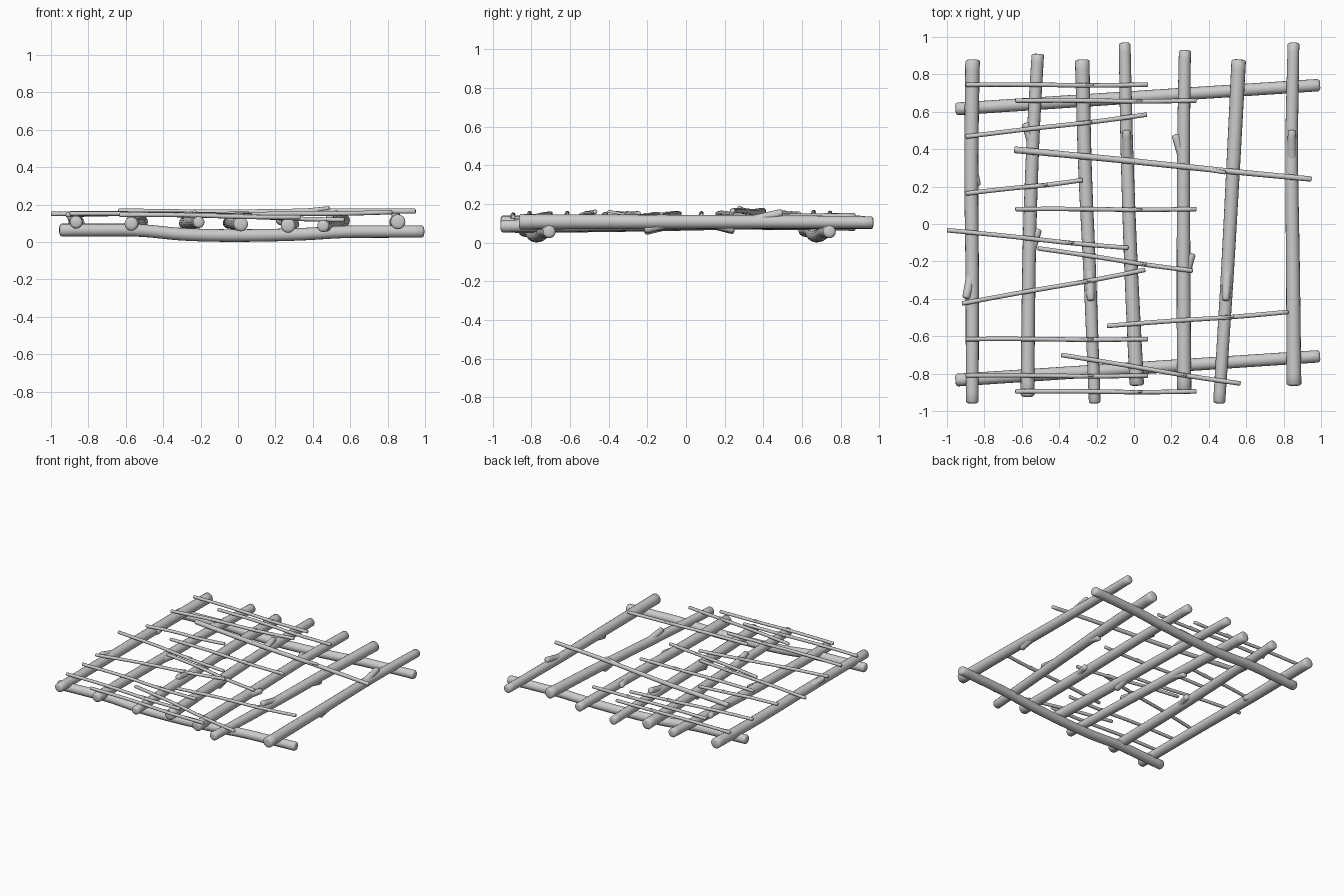
import bpy, bmesh, math
from mathutils import Vector


def spline(pts, t):
    # Catmull-Rom through the points, t in 0..1
    n = len(pts) - 1
    i = min(int(t * n), n - 1)
    u = t * n - i
    a, b = pts[max(i - 1, 0)], pts[i]
    c, d = pts[i + 1], pts[min(i + 2, n)]
    return 0.5 * (2 * b + (c - a) * u + (2 * a - 5 * b + 4 * c - d) * u * u
                  + (3 * b - a - 3 * c + d) * u ** 3)


def add_log(bm, pts, r0, r1, sides=16, steps=24):
    # Round log with softened ends
    pts = [Vector(p) for p in pts]
    length = (pts[-1] - pts[0]).length
    axis = (pts[-1] - pts[0]).normalized()
    side = axis.cross(Vector((0, 0, 1))).normalized()
    up = side.cross(axis)
    cap = 0.6 * min(r0, r1) / length
    ts = [(0, .5), (cap * .3, .82), (cap, 1)]
    ts += [(cap + (1 - 2 * cap) * k / steps, 1) for k in range(1, steps)]
    ts += [(1 - cap, 1), (1 - cap * .3, .82), (1, .5)]
    rings = []
    for t, s in ts:
        c, r = spline(pts, t), (r0 + (r1 - r0) * t) * s
        rings.append([bm.verts.new(c + r * (math.cos(a) * side + math.sin(a) * up))
                      for a in (2 * math.pi * k / sides for k in range(sides))])
    for p, q in zip(rings, rings[1:]):
        for k in range(sides):
            j = (k + 1) % sides
            bm.faces.new((p[k], p[j], q[j], q[k]))
    bm.faces.new(rings[0][::-1])
    bm.faces.new(rings[-1])


def finish(name, bm):
    bmesh.ops.recalc_face_normals(bm, faces=bm.faces)
    me = bpy.data.meshes.new(name)
    bm.to_mesh(me)
    bm.free()
    for p in me.polygons:
        p.use_smooth = True
    ob = bpy.data.objects.new(name, me)
    bpy.context.collection.objects.link(ob)


# Two sagging cross beams underneath
for name, y in (("front_beam", -0.835), ("back_beam", 0.615)):
    bm = bmesh.new()
    zs = (.064, .064, .062, .042, .035, .036, .042, .054, .056, .056)
    n = len(zs) - 1
    add_log(bm, [(-.955 + 1.95 * k / n, y + .128 * k / n, z) for k, z in enumerate(zs)],
            .034, .033, steps=36)
    finish(name, bm)

# Seven poles: path, radii (back, front), branch stubs (y base, y tip, dx, dz)
SIDE_A = [(.27, .40, -.046, .01), (-.33, -.20, .046, 0)]
SIDE_B = [(-.30, -.435, -.034, .035), (.29, .165, .032, -.005)]
TOP_A = [(.28, .455, 0, .048), (-.08, -.22, 0, -.042)]
TOP_B = [(-.27, -.445, 0, .045), (.07, .215, 0, -.042)]
POLES = [
    ([(-.863, .88, .108), (-.87, .3, .106), (-.865, -.3, .106), (-.865, -.96, .106)], .039, .034, SIDE_B),
    ([(-.514, .91, .108), (-.54, .45, .106), (-.56, -.15, .10), (-.57, -.925, .097)], .033, .037, SIDE_A),
    ([(-.277, .88, .10), (-.262, .3, .104), (-.235, -.3, .106), (-.21, -.96, .106)], .039, .031, TOP_B),
    ([(-.05, .97, .102), (-.038, .4, .105), (-.015, -.25, .10), (.015, -.865, .096)], .031, .039, TOP_A),
    ([(.272, .93, .103), (.265, .4, .104), (.265, -.25, .094), (.268, -.895, .088)], .032, .039, SIDE_A),
    ([(.56, .88, .115), (.53, .3, .11), (.497, -.3, .096), (.455, -.96, .085)], .039, .032, TOP_B),
    ([(.853, .97, .105), (.843, .4, .108), (.85, -.25, .108), (.855, -.865, .108)], .031, .040, TOP_A),
]
for i, (path, r0, r1, stubs) in enumerate(POLES):
    bm = bmesh.new()
    add_log(bm, path, r0, r1)
    vs = [Vector(p) for p in path]
    for ya, yb, dx, dz in stubs:
        at = lambda y: spline(vs, (path[0][1] - y) / (path[0][1] - path[-1][1]))
        a, b = at(ya), at(yb) + Vector((dx, 0, dz))
        add_log(bm, [a, (a + b) / 2, b], .028, .020, 12, 5)
    finish(f"pole_{i + 1}", bm)

# Thin sticks lying on top: x0, y0, z0, x1, y1, z1
STICKS = [
    (-.90, .745, .153, .075, .745, .142),
    (-.635, .66, .158, .335, .66, .145),
    (-.90, .467, .150, .07, .585, .150),
    (-.90, .163, .150, -.275, .235, .150),
    (-.635, .08, .150, .335, .08, .140),
    (-1.0, -.033, .150, -.03, -.128, .145),
    (-.515, -.13, .145, .315, -.25, .135),
    (-.92, -.425, .145, .06, -.245, .152),
    (-.145, -.545, .140, .825, -.47, .160),
    (-.90, -.615, .152, .075, -.615, .142),
    (-.39, -.70, .150, .57, -.853, .118),
    (-.90, -.81, .152, .075, -.81, .140),
    (-.635, -.895, .145, .335, -.895, .133),
]
for i, s in enumerate(STICKS):
    a, b = Vector(s[:3]), Vector(s[3:])
    bm = bmesh.new()
    add_log(bm, [a, a.lerp(b, .35) + Vector((0, 0, .004)),
                 a.lerp(b, .7) - Vector((0, .004, .002)), b], .012, .012, 8, 12)
    # small twig bump
    k = a.lerp(b, .7)
    add_log(bm, [a.lerp(b, .62), k + Vector((0, -.002, .010))], .009, .006, 6, 2)
    finish(f"stick_{i + 1}", bm)

# One longer branch across the top
bm = bmesh.new()
add_log(bm, [(-.64, .397, .163), (-.1, .345, .158), (.45, .288, .165), (.95, .24, .165)], .018, .014, 10)
add_log(bm, [(.36, .297, .166), (.49, .275, .182)], .013, .010, 8, 3)
finish("long_branch", bm)
